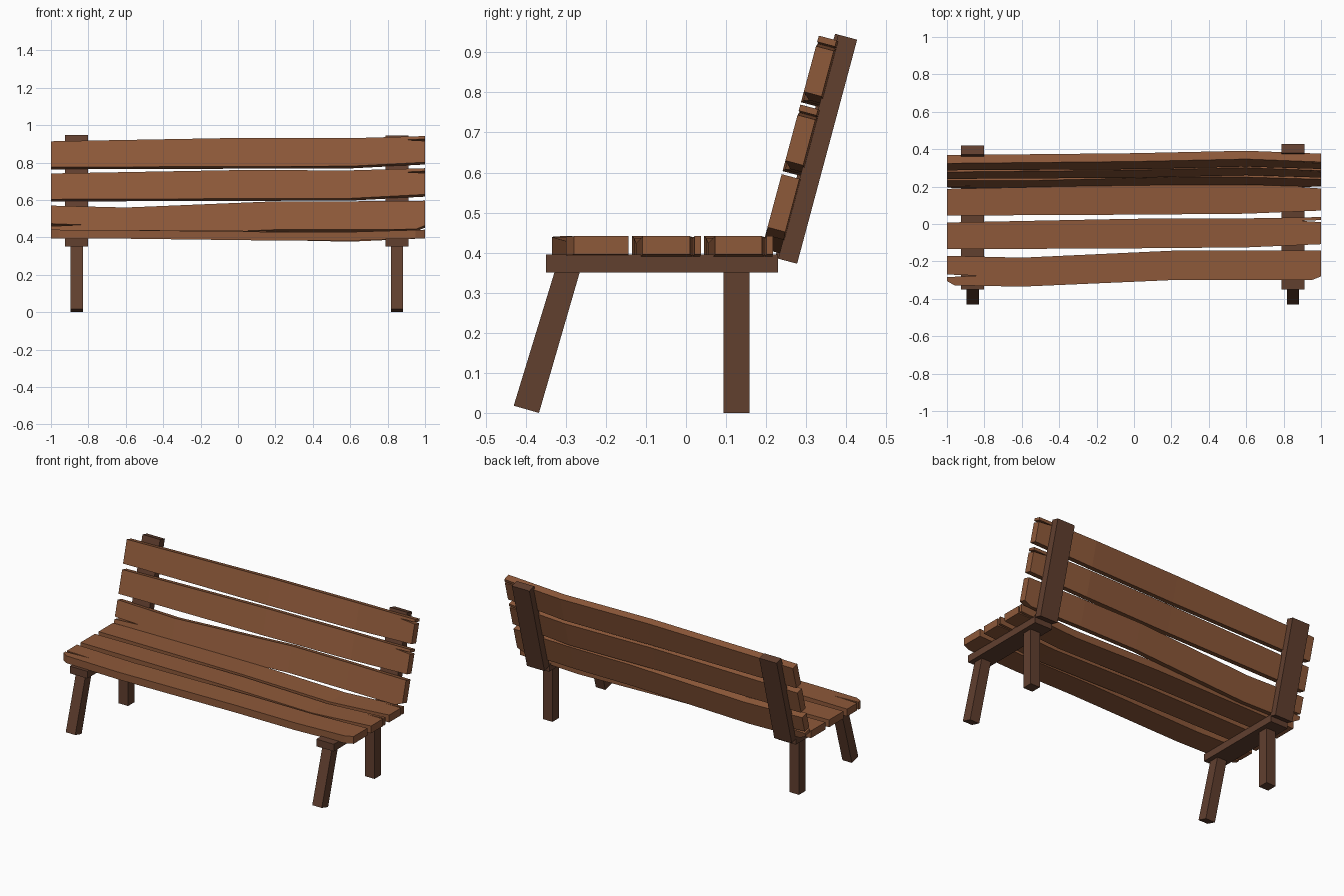
import bpy, bmesh
from math import radians, sin, cos
from mathutils import Vector, Matrix

if "Cube" in bpy.data.objects:
    bpy.data.objects.remove(bpy.data.objects["Cube"])


def material(name, rgb):
    m = bpy.data.materials.new(name)
    m.diffuse_color = (*rgb, 1)
    m.use_nodes = True
    m.node_tree.nodes["Principled BSDF"].inputs["Base Color"].default_value = m.diffuse_color
    return m


PLANK = material("plank_wood", (0.27, 0.10, 0.042))
FRAME = material("frame_wood", (0.12, 0.05, 0.028))
TILT = radians(75)
BACK = Vector((0, 0.23, 0.385))     # foot of the backrest plane


def finish(bm, name, mat, matrix=Matrix()):
    bmesh.ops.recalc_face_normals(bm, faces=bm.faces[:])
    me = bpy.data.meshes.new(name)
    bm.to_mesh(me)
    bm.free()
    me.materials.append(mat)
    ob = bpy.data.objects.new(name, me)
    ob.matrix_world = matrix
    bpy.context.collection.objects.link(ob)
    return ob


def extrude(bm, face, vec):
    r = bmesh.ops.extrude_face_region(bm, geom=face)
    bmesh.ops.translate(bm, vec=vec,
                        verts=[g for g in r["geom"] if isinstance(g, bmesh.types.BMVert)])


def bar(name, profile, x, width):
    """Side profile in (y, z), extruded along x around a centre."""
    bm = bmesh.new()
    f = bm.faces.new([bm.verts.new((x - width / 2, y, z)) for y, z in profile])
    extrude(bm, [f], (width, 0, 0))
    return finish(bm, name, FRAME)


def sag_at(sag, x):
    for (x0, s0), (x1, s1) in zip(sag, sag[1:]):
        if x <= x1 + 1e-5:
            return s0 + (s1 - s0) * (x - x0) / (x1 - x0)
    return sag[-1][1]


def plank(name, outline, sag, offset, leaning):
    """Worn board: outline cut at the bends, thickened, then sagged."""
    bm = bmesh.new()
    bm.faces.new([bm.verts.new((x, v + offset, 0)) for x, v in outline])
    for x, _ in sag[1:-1]:
        bmesh.ops.bisect_plane(bm, geom=bm.verts[:] + bm.edges[:] + bm.faces[:],
                               plane_co=(x, 0, 0), plane_no=(1, 0, 0))
    extrude(bm, bm.faces[:], (0, 0, 0.046))
    for v in bm.verts:
        v.co.z += sag_at(sag, v.co.x)
    if leaning:
        mat = Matrix.Translation(BACK) @ Matrix.Rotation(TILT, 4, 'X')
    else:
        mat = Matrix.Translation((0, 0, 0.395))
    finish(bm, name, PLANK, mat)


# Two board shapes: one nearly straight with a split right end, one bent with a split left end
STRAIGHT = [(-1, -0.135), (0, -0.13), (0.6, -0.125), (1, -0.108),
            (1, 0.01), (0.89, 0.017), (1, 0.021), (1, 0.037),
            (0.6, 0.03), (0, 0.028), (-1, 0.008)]
STRAIGHT_SAG = [(-1, 0), (0, -0.005), (0.6, -0.018), (1, 0)]
BENT = [(-1, -0.305), (-0.96, -0.328), (-0.6, -0.335), (0.2, -0.30), (0.95, -0.30),
        (1, -0.28), (1, -0.143), (0.2, -0.143), (-0.6, -0.18), (-1, -0.17),
        (-1, -0.27), (-0.83, -0.276), (-1, -0.284)]
BENT_SAG = [(-1, 0), (-0.6, -0.002), (0.2, -0.012), (0.6, -0.012), (1, 0)]

# Seat boards
plank("seat_plank_front", BENT, BENT_SAG, 0, False)
plank("seat_plank_middle", STRAIGHT, STRAIGHT_SAG, 0, False)
plank("seat_plank_rear", STRAIGHT, STRAIGHT_SAG, 0.18, False)

# Backrest boards
plank("back_plank_lower", BENT, BENT_SAG, 0.349, True)
plank("back_plank_middle", STRAIGHT, STRAIGHT_SAG, 0.349, True)
plank("back_plank_upper", STRAIGHT, STRAIGHT_SAG, 0.527, True)

# Frame on each side
up = Vector((cos(TILT), sin(TILT)))
back = Vector((sin(TILT), -cos(TILT)))
for side, x, shift in (("left", -0.863, -0.008), ("right", 0.85, 0)):
    bar("seat_rail_" + side, [(-0.35, 0.35), (0.23, 0.35), (0.23, 0.395), (-0.35, 0.395)], x, 0.122)
    bar("front_leg_" + side, [(-0.43, 0.018), (-0.367, 0), (-0.265, 0.352), (-0.328, 0.352)], x, 0.066)
    bar("rear_leg_" + side, [(0.094, 0), (0.158, 0), (0.158, 0.352), (0.094, 0.352)], x, 0.066)
    foot = Vector((BACK.y, BACK.z)) + back * shift
    bar("back_post_" + side,
        [foot, foot + back * 0.049, foot + back * 0.049 + up * 0.579, foot + up * 0.579], x, 0.122)
